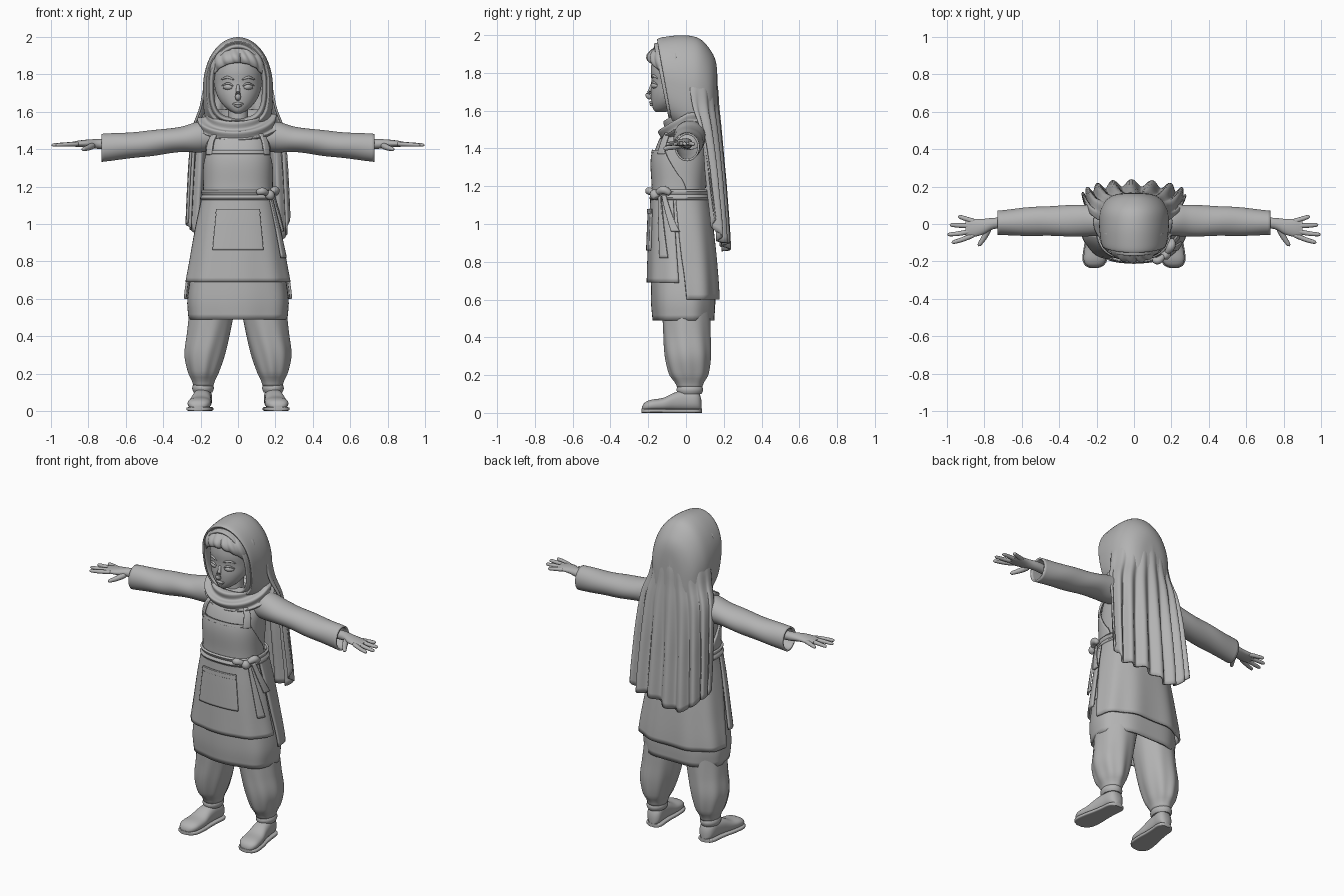
import bpy, bmesh
from math import sin, cos, pi, copysign, radians
from mathutils import Vector

cube = bpy.data.objects.get("Cube")
if cube:
    bpy.data.objects.remove(cube)

clay = bpy.data.materials.new("clay_grey")
clay.use_nodes = True
clay.diffuse_color = (0.45, 0.45, 0.45, 1)
clay.node_tree.nodes["Principled BSDF"].inputs["Base Color"].default_value = clay.diffuse_color


def key(keys, t):
    """Smooth interpolation of rows (t, values...) sorted by rising t."""
    t = min(max(t, keys[0][0]), keys[-1][0])
    i = max(j for j in range(len(keys) - 1) if keys[j][0] <= t)
    k = [keys[max(i - 1, 0)], keys[i], keys[i + 1], keys[min(i + 2, len(keys) - 1)]]
    h = k[2][0] - k[1][0]
    s = (t - k[1][0]) / h
    out = []
    for c in range(1, len(k[0])):
        m1 = (k[2][c] - k[0][c]) / (k[2][0] - k[0][0]) * h
        m2 = (k[3][c] - k[1][c]) / (k[3][0] - k[1][0]) * h
        a, b = k[1][c], k[2][c]
        out.append(a + m1 * s + (3 * (b - a) - 2 * m1 - m2) * s**2 + (2 * (a - b) + m1 + m2) * s**3)
    return out


def power(v, p):
    return copysign(abs(v) ** (2 / p), v)


def surf(name, f, nu=48, nv=24, closed=True, cap=False, thick=0, sharp=50):
    """Surface f(u, v) over the unit square, closed around u if asked."""
    bm = bmesh.new()
    cols = nu if closed else nu + 1
    rows = [[bm.verts.new(f(i / nu, j / nv)) for i in range(cols)] for j in range(nv + 1)]
    for a, b in zip(rows, rows[1:]):
        for i in range(nu):
            n = (i + 1) % cols
            bm.faces.new((a[i], a[n], b[n], b[i]))
    if cap:
        bm.faces.new(rows[0])
        bm.faces.new(rows[-1])
    bmesh.ops.recalc_face_normals(bm, faces=bm.faces)
    mesh = bpy.data.meshes.new(name)
    bm.to_mesh(mesh)
    bm.free()
    mesh.materials.append(clay)
    ob = bpy.data.objects.new(name, mesh)
    bpy.context.collection.objects.link(ob)
    if thick:
        mod = ob.modifiers.new("thickness", 'SOLIDIFY')
        mod.thickness, mod.offset = thick, 0
    bpy.ops.object.select_all(action='DESELECT')
    ob.select_set(True)
    bpy.context.view_layer.objects.active = ob
    bpy.ops.object.shade_smooth_by_angle(angle=radians(sharp))
    return ob


def tube(name, points, radii, flat=1.0):
    """Round tube along a smooth path, pinched at the ends, flattened in z."""
    n = len(points) - 1
    keys = [(i / n, *p, r) for i, (p, r) in enumerate(zip(points, radii))]

    def f(u, v):
        x, y, z, r = key(keys, v)
        d = Vector(key(keys, min(v + .01, 1))[:3]) - Vector(key(keys, max(v - .01, 0))[:3])
        side = d.cross(Vector((0, 0, 1)) if abs(d.normalized().z) < .9 else Vector((0, 1, 0))).normalized()
        up = side.cross(d).normalized()
        r *= max(0.05, 1 - abs(2 * v - 1) ** 12) ** .5
        return Vector((x, y, z)) + side * r * cos(2 * pi * u) + up * r * flat * sin(2 * pi * u)
    return surf(name, f, 14, 20, cap=True)


# Body outline: z, half width, front y, back y
BODY = [(.49, .265, -.175, .155), (.6, .272, -.185, .16), (.8, .24, -.183, .147), (1, .205, -.176, .125),
        (1.15, .175, -.168, .105), (1.2, .172, -.168, .105), (1.35, .175, -.172, .12),
        (1.45, .165, -.14, .12), (1.53, .1, -.08, .09)]


def body(z, a, off=0):
    w, f, b = key(BODY, z)
    return (power(sin(a), 2.5) * (w + off), (f + b) / 2 - power(cos(a), 2.5) * ((b - f) / 2 + off), z)


def panel(name, a0, a1, z0, z1, off, thick=.012, nu=32, fold=0):
    """Cloth panel on the body; a0 and a1 are functions of v (0 at the hem)."""
    def f(u, v):
        a = a0(v) + (a1(v) - a0(v)) * u
        return body(z0 + (z1 - z0) * v, a, off + fold * (1 - v) * cos(9 * a))
    return surf(name, f, nu, 20, False, thick=thick)


def const(v):
    return lambda t: v


# Dress, skirts and apron
surf("dress", lambda u, v: body(.75 + .78 * v, 2 * pi * u), 64, 40, cap=True)
surf("under_skirt", lambda u, v: body(.49 + .4 * v, 2 * pi * u, -.008 + .004 * (1 - v) * cos(14 * pi * u)),
     64, 14, thick=.012)
panel("over_skirt", lambda v: 1.62 - .15 * v, lambda v: 2 * pi - 1.62 + .15 * v, .6, 1.15, .014, nu=64, fold=.005)
panel("apron_skirt", lambda v: -1.5 + .1 * v, lambda v: 1.5 - .1 * v, .69, 1.15, .014, nu=56, fold=.003)
panel("apron_bib", lambda v: -1.75 + .75 * v ** 1.5, lambda v: 1.75 - .75 * v ** 1.5, 1.16, 1.39, .008, nu=56)
panel("bib_hem", const(-1), const(1), 1.375, 1.392, .013, .008)
panel("apron_pocket", const(-.47), const(.47), .86, 1.08, .024)
panel("pocket_hem", const(-.47), const(.47), 1.055, 1.08, .03, .008)
surf("waistband", lambda u, v: body(1.13 + .05 * v, 2 * pi * u, .016 + .004 * sin(3 * pi * v)), 64, 6, thick=.012)
for s in (-1, 1):
    panel("bib_strap", lambda v: s * (.75 - .05 * v), lambda v: s * (1.05 - .1 * v), 1.37, 1.5, .012, nu=6)

# Side bow
tube("bow_knot", [(.155, -.165, 1.175), (.17, -.165, 1.155), (.18, -.155, 1.135)], [.018, .026, .018])
tube("bow_loop_front", [(.165, -.165, 1.16), (.13, -.195, 1.175), (.1, -.19, 1.165)], [.012, .02, .014])
tube("bow_loop_back", [(.17, -.16, 1.16), (.198, -.12, 1.18), (.205, -.08, 1.16)], [.012, .022, .014])
panel("bow_tail_long", lambda v: 1.0 - .1 * v, lambda v: 1.25 - .25 * v, .82, 1.15, .03, nu=6)
panel("bow_tail_short", lambda v: 1.35 - .3 * v, lambda v: 1.55 - .35 * v, .96, 1.15, .03, nu=6)

# Head: z, half width, front y, back y
HEAD = [(1.592, .018, -.16, -.11), (1.605, .045, -.172, -.07), (1.64, .083, -.182, -.02), (1.69, .113, -.186, .04),
        (1.75, .127, -.182, .08), (1.82, .13, -.186, .09), (1.89, .115, -.17, .07), (1.94, .07, -.13, .03)]


def head(z, a, off=0):
    w, f, b = key(HEAD, z)
    return ((w + off) * sin(a), (f + b) / 2 - ((b - f) / 2 + off) * cos(a), z)


surf("head", lambda u, v: head(1.592 + .348 * v, 2 * pi * u), 48, 32, cap=True)
tube("neck", [(0, -.02, 1.45), (0, -.03, 1.55), (0, -.03, 1.68)], [.07, .055, .055])
tube("nose", [(0, -.175, 1.75), (0, -.188, 1.71), (0, -.2, 1.68), (0, -.182, 1.668)], [.008, .011, .015, .012])
tube("upper_lip", [(-.03, -.176, 1.642), (0, -.187, 1.644), (.03, -.176, 1.642)], [.003, .008, .003])
tube("lower_lip", [(-.022, -.174, 1.634), (0, -.184, 1.631), (.022, -.174, 1.634)], [.003, .008, .003])
for s in (-1, 1):
    tube("eye", [(s * .028, -.174, 1.73), (s * .053, -.167, 1.733), (s * .08, -.151, 1.732)], [.008, .016, .009])
    tube("eyelid", [(s * .024, -.179, 1.737), (s * .053, -.177, 1.752), (s * .087, -.152, 1.738)],
         [.003, .006, .003])
    tube("eyebrow", [(s * .022, -.182, 1.772), (s * .058, -.172, 1.784), (s * .092, -.15, 1.77)],
         [.004, .007, .003])


# Parted hair swept to both sides
def hair(u, v):
    a = (2 * u - 1) * 1.6
    low = 1.865 - .15 * (a / 1.6) ** 2
    part = .012 * min(abs(a - .1) * 8, 1)
    x, y, z = head(low + (1.935 - low) * v, a, .014 + part + .004 * cos(18 * a + 5 * v) - .012 * (1 - v) ** 6)
    return x, y - .006 * sin(pi * v), z


surf("hair", hair, 64, 16, False, thick=.012)

# Hood: step, y, tilt, half width, low z, high z, rim at the front to the crown at the back
HOOD = [(0, -.09, .2, .128, 1.57, 1.925), (1, -.125, .2, .135, 1.56, 1.94), (2, -.128, .2, .148, 1.55, 1.955),
        (3, -.105, .18, .155, 1.54, 1.963), (4, -.112, .18, .17, 1.53, 1.978), (5, -.08, .15, .179, 1.51, 1.99),
        (6, 0, .06, .187, 1.46, 1.999), (7, .07, 0, .18, 1.45, 1.982), (8, .13, 0, .147, 1.46, 1.92),
        (9, .16, 0, .09, 1.5, 1.85), (10, .168, 0, .01, 1.6, 1.74)]


def hood(u, v):
    y, tilt, w, lo, hi = key(HOOD, 10 * v)
    a = 2 * pi * u
    p = 2 if cos(a) > 0 else 3.2
    z = (lo + hi) / 2 + (hi - lo) / 2 * power(cos(a), p)
    return w * power(sin(a), p), y - tilt * (z - 1.75), z


surf("hood", hood, 72, 50, sharp=80)

# Pleated cloth down the back: z, half width, back y, edge y
CAPE = [(.86, .272, .215, .14), (1, .27, .207, .135), (1.2, .262, .192, .11), (1.4, .25, .18, .085),
        (1.52, .235, .173, .06), (1.62, .2, .166, .03), (1.74, .175, .16, .02), (1.86, .12, .13, .04)]


def cape(u, v):
    t = 2 * u - 1
    z = 1.86 - v * (1.86 - .87 - .15 * t * t - .02 * sin(7 * t))
    w, back, edge = key(CAPE, z)
    pleat = .019 * min(1, max(0, (v - .1) * 1.8)) * cos(26 * t + .8 * sin(3 * t + 2 * v))
    a = t * pi / 2
    return (w + pleat * .3) * sin(a), edge + (back - edge) * cos(a) ** .8 + pleat, z


surf("pleated_cape", cape, 168, 30, False, thick=.012, sharp=80)

# Scarf wound around the neck in draped folds: step, half width, half depth, side z, front drop
SCARF = [(0, .085, .075, 1.56, .0), (1, .125, .105, 1.6, .045), (2, .17, .13, 1.595, .075),
         (3, .205, .15, 1.56, .085), (4, .215, .145, 1.525, .08), (5, .17, .11, 1.5, .06)]


def scarf(u, v):
    w, d, z, drop = key(SCARF, 5 * v)
    a = 2 * pi * u
    r = .011 * sin(pi * v) * sin(8 * pi * v + 1.2 * sin(a))
    return ((w + r) * sin(a), .01 - (d + r) * cos(a), z - drop * cos(a) * (1 if cos(a) > 0 else .1) + r * .7)


surf("draped_scarf", scarf, 72, 40, sharp=80)

# Sleeve: x, centre y, centre z, half depth, half height
SLEEVE = [(.1, .025, 1.46, .07, .06), (.2, .02, 1.465, .08, .076), (.3, .018, 1.453, .078, .064),
          (.5, .015, 1.428, .074, .063), (.73, .006, 1.407, .06, .07)]
# Trouser leg: z, centre x, centre y, half width, half depth
LEG = [(.13, .185, .02, .052, .065), (.16, .185, .018, .06, .075), (.2, .185, .015, .078, .1),
       (.3, .178, .01, .106, .12), (.42, .157, .005, .115, .125), (.6, .13, 0, .125, .13)]
# Shoe: y, half width, top z
SHOE = [(-.232, .02, .035), (-.222, .042, .052), (-.19, .06, .068), (-.12, .06, .08), (-.06, .052, .108),
        (0, .048, .122), (.05, .047, .12), (.075, .035, .1), (.083, .015, .06)]
# Palm: x, centre y, centre z, half depth, half height
PALM = [(.66, .005, 1.425, .03, .028), (.75, .003, 1.428, .03, .026), (.81, -.015, 1.43, .042, .021),
        (.87, -.022, 1.428, .048, .015), (.9, -.022, 1.427, .04, .009)]
FINGERS = [((.85, -.055), (.915, -.082), (.975, -.1)), ((.86, -.035), (.93, -.05), (.998, -.057)),
           ((.86, -.01), (.93, -.008), (.985, -.004)), ((.85, .012), (.9, .028), (.94, .042))]

for s, side in ((1, "left_"), (-1, "right_")):
    def sleeve(u, v):
        x, a = .1 + .63 * v, 2 * pi * u
        y, z, d, h = key(SLEEVE, x)
        k = 1 + .025 * sin(24 * x + 2 * a) * sin(pi * v)
        return s * x, y + d * k * cos(a), z + h * k * sin(a)

    def palm(u, v):
        x, a = .66 + .24 * v, 2 * pi * u
        y, z, d, h = key(PALM, x)
        return s * x, y + d * cos(a), z + h * sin(a)

    def leg(u, v):
        z, a = .13 + .47 * v, 2 * pi * u
        x, y, w, d = key(LEG, z)
        k = 1 + .045 * (1 - v) * min(1, 6 * v) * cos(8 * a + 3 * v)
        return s * (x + w * k * sin(a)), y - d * k * cos(a), z

    def shoe(u, v, sole=False):
        y, a = -.232 + .315 * v, 2 * pi * u
        w, top = key(SHOE, y)
        x = .19 - .1 * y
        if sole:
            return s * (x + (w + .006) * power(cos(a), 5)), y * 1.01, .011 + .011 * power(sin(a), 5)
        h = (top - .01) / 2
        return s * (x + w * power(cos(a), 2.4)), y, .01 + h + h * power(sin(a), 2.4)

    surf(side + "sleeve", sleeve, 40, 40, thick=.01)
    surf(side + "palm", palm, 24, 16, cap=True)
    for i, path in enumerate(FINGERS):
        tube(side + "finger", [(s * x, y, 1.428 - .003 * j) for j, (x, y) in enumerate(path)],
             [.014, .0125, .01], .9)
    tube(side + "thumb", [(s * .775, -.02, 1.42), (s * .8, -.07, 1.408), (s * .832, -.118, 1.398)],
         [.018, .015, .01])
    surf(side + "trouser_leg", leg, 56, 28, cap=True, sharp=80)
    surf(side + "ankle_cuff", lambda u, v: (s * (.187 + (.05 + .008 * sin(pi * v)) * sin(2 * pi * u)),
         .02 - (.062 + .008 * sin(pi * v)) * cos(2 * pi * u), .1 + .045 * v), 32, 8, cap=True)
    surf(side + "shoe", shoe, 32, 32, cap=True)
    surf(side + "shoe_sole", lambda u, v: shoe(u, v, True), 32, 32, cap=True)
